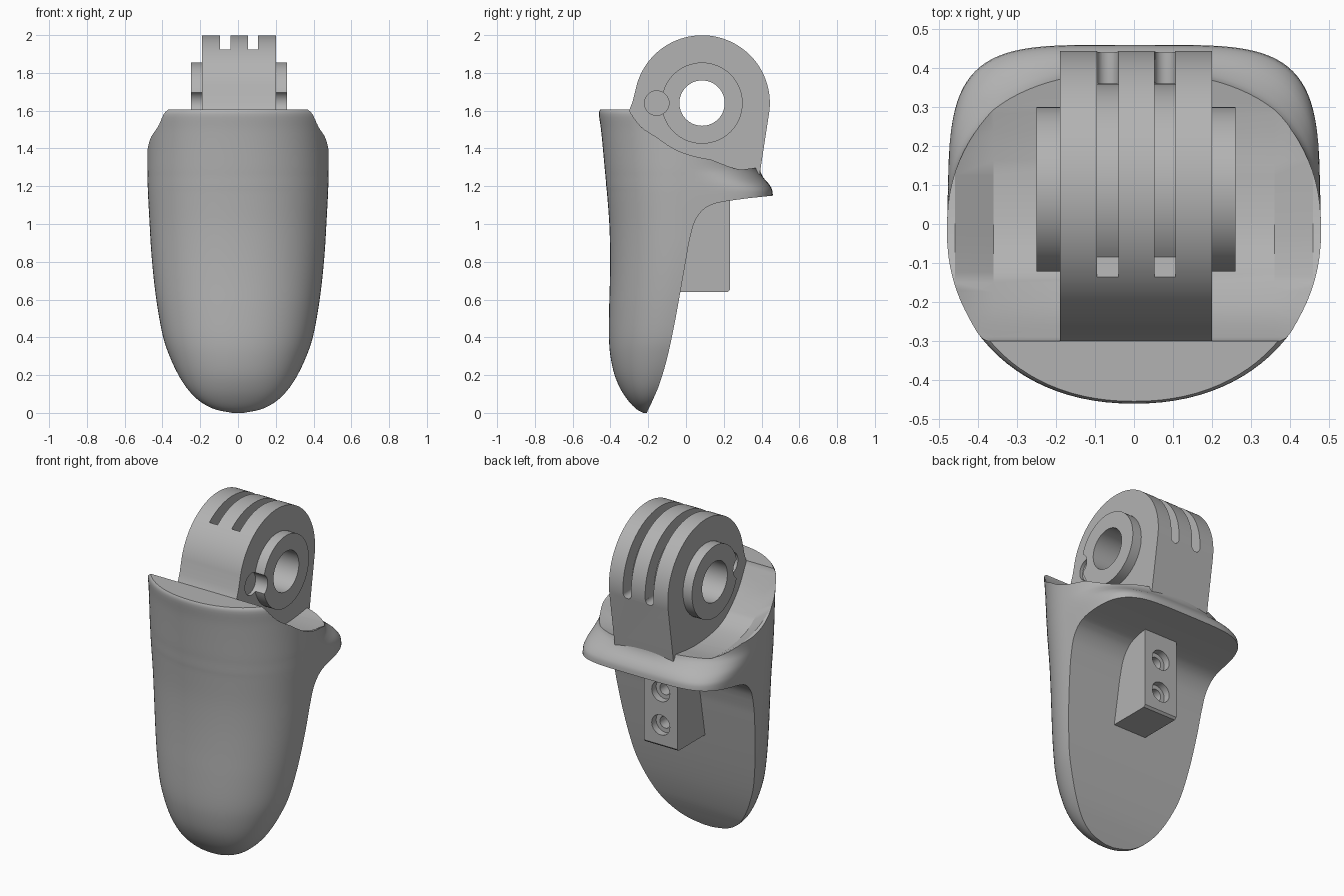
import bpy, bmesh, math

cube = bpy.data.objects.get("Cube")
if cube:
    bpy.data.objects.remove(cube, do_unlink=True)

grey = bpy.data.materials.new("plain grey")
grey.use_nodes = True
grey.diffuse_color = (0.45, 0.45, 0.45, 1)
grey.node_tree.nodes["Principled BSDF"].inputs["Base Color"].default_value = grey.diffuse_color


def spline(points, steps):
    """Smooth curve through points of any dimension."""
    out = []
    for i in range(len(points) - 1):
        a, b = points[max(i - 1, 0)], points[i]
        c, d = points[i + 1], points[min(i + 2, len(points) - 1)]
        for s in range(steps):
            t = s / steps
            out.append(tuple(
                q + 0.5 * t * (r - p + t * (2 * p - 5 * q + 4 * r - e + t * (3 * (q - r) + e - p)))
                for p, q, r, e in zip(a, b, c, d)))
    return out + [points[-1]]


def loft(name, rings):
    """Closed solid bridging rings of equal point count."""
    bm = bmesh.new()
    vs = [[bm.verts.new(p) for p in ring] for ring in rings]
    n = len(vs[0])
    for lo, hi in zip(vs, vs[1:]):
        for i in range(n):
            bm.faces.new((lo[i], lo[(i + 1) % n], hi[(i + 1) % n], hi[i]))
    bm.faces.new(vs[0][::-1])
    bm.faces.new(vs[-1])
    bmesh.ops.recalc_face_normals(bm, faces=bm.faces)
    mesh = bpy.data.meshes.new(name)
    bm.to_mesh(mesh)
    bm.free()
    mesh.materials.append(grey)
    ob = bpy.data.objects.new(name, mesh)
    bpy.context.collection.objects.link(ob)
    return ob


def prism(name, profile, x0, x1):
    return loft(name, [[(x, y, z) for y, z in profile] for x in (x0, x1)])


def arc(u, v, r, a0=0, a1=360, n=64):
    return [(u + r * math.cos(math.radians(a0 + (a1 - a0) * i / n)),
             v + r * math.sin(math.radians(a0 + (a1 - a0) * i / n)))
            for i in range(n if a1 - a0 == 360 else n + 1)]


def drill(x, z, r, y0, y1):
    """Round cutter running front to back."""
    return loft("drill_cutter", [[(a, y, b) for a, b in arc(x, z, r, n=32)] for y in (y0, y1)])


def boolean(ob, tool, op="DIFFERENCE"):
    mod = ob.modifiers.new(op, "BOOLEAN")
    mod.operation, mod.object, mod.solver = op, tool, "EXACT"
    bpy.context.view_layer.objects.active = ob
    bpy.ops.object.modifier_apply(modifier=mod.name)
    bpy.data.objects.remove(tool, do_unlink=True)


def smooth(ob):
    bpy.ops.object.select_all(action="DESELECT")
    ob.select_set(True)
    bpy.context.view_layer.objects.active = ob
    bpy.ops.object.shade_smooth_by_angle(angle=math.radians(30))


# Outer shell: z, half width, front y, widest y, back y, back squareness
stations = [
    (0, .03, -.225, -.205, .4, 3), (.02, .125, -.262, -.2, .4, 3),
    (.06, .2, -.302, -.19, .4, 3), (.12, .262, -.343, -.17, .4, 3),
    (.2, .315, -.378, -.14, .4, 3), (.3, .362, -.4, -.11, .42, 3),
    (.4, .396, -.408, -.085, .43, 3.5), (.55, .425, -.407, -.06, .45, 4),
    (.7, .445, -.403, -.04, .46, 4), (.85, .459, -.402, -.025, .46, 4.3),
    (1, .468, -.406, -.02, .46, 4.5), (1.15, .476, -.417, -.02, .46, 4.5),
    (1.2, .478, -.422, -.02, .447, 4), (1.25, .479, -.426, -.02, .407, 3),
    (1.3, .48, -.431, -.02, .39, 2.4), (1.4, .48, -.44, -.02, .385, 2.4),
    (1.5, .48, -.45, -.02, .385, 2.4), (1.58, .48, -.461, -.02, .385, 2.4),
    (1.605, .465, -.455, -.02, .385, 2.4)]


def section(z, w, front, mid, back, power):
    ring = []
    for i in range(96):
        a = 2 * math.pi * i / 96
        c, s = math.cos(a), math.sin(a)
        e = 2 / power if s > 0 else .93
        depth = back - mid if s > 0 else mid - front
        ring.append((math.copysign(abs(c) ** e, c) * w,
                     mid + math.copysign(abs(s) ** e, s) * depth, z))
    return ring


body = loft("shell_body", [section(*s) for s in spline(stations, 4)])

# Hollow back and underside
back_curve = spline([(-.208, 0), (-.175, .07), (-.138, .16), (-.1, .29), (-.065, .45),
                     (-.03, .64), (0, .81), (.02, .92), (.055, 1.03), (.13, 1.1),
                     (.28, 1.13), (.46, 1.15)], 5)
boolean(body, prism("back_cutter", [(-.21, -.1)] + back_curve + [(.7, 1.15), (.7, -.1)], -.7, .7))

# Dished top, deeper between the side walls
rim = [(-.3, 1.6), (-.22, 1.515), (-.1, 1.42), (.02, 1.365), (.2, 1.33), (.385, 1.3)]
dip = [0, .06, .08, .07, .05, 0]
floor = [(y, z - d) for (y, z), d in zip(rim, dip)]


def dish(x, pts):
    return [(x, y, z) for y, z in [(-.31, 1.8)] + spline(pts, 5) + [(.7, 1.3), (.7, 1.8)]]


boolean(body, loft("dish_cutter", [dish(-.6, rim), dish(-.46, rim), dish(-.36, floor),
                                   dish(.36, floor), dish(.46, rim), dish(.6, rim)]))
smooth(body)

# Hinge lug with round bosses
CY, CZ = .085, 1.64
lug = prism("hinge_lug", [(.388, 1.25)] + arc(CY, CZ, .359, -8, 165, 72)
            + [(-.282, 1.65), (-.305, 1.59), (-.32, 1.57), (-.32, 1.4), (-.1, 1.26)], -.19, .2)
boolean(lug, prism("boss", arc(CY, CZ, .215), -.25, .26), "UNION")
boolean(lug, prism("bore_cutter", arc(CY, CZ, .12), -.5, .5))
for x0, x1 in ((-.5, -.17), (.18, .5)):
    boolean(lug, prism("notch_cutter", arc(-.155, CZ, .065, n=32), x0, x1))

# Curved slots over the lug, rounded at the back end
for x0, x1 in ((-.095, -.04), (.053, .107)):
    ring = arc(CY, CZ, .275, -5, 128, 48) + arc(CY, CZ, .45, -5, 128, 48)[::-1]
    boolean(lug, prism("slot_cutter", ring, x0, x1))
    boolean(lug, drill((x0 + x1) / 2, 1.613, (x1 - x0) / 2, .36, .6))
smooth(lug)

# Mounting block with two counterbored screw holes
block = prism("mounting_block", [(-.06, .64), (.22, .64), (.232, .652), (.232, 1.16), (-.06, 1.16)],
              -.105, .115)
for z in (.77, .97):
    boolean(block, drill(.005, z, .06, .19, .3))
    boolean(block, drill(.005, z, .035, .12, .3))
smooth(block)
